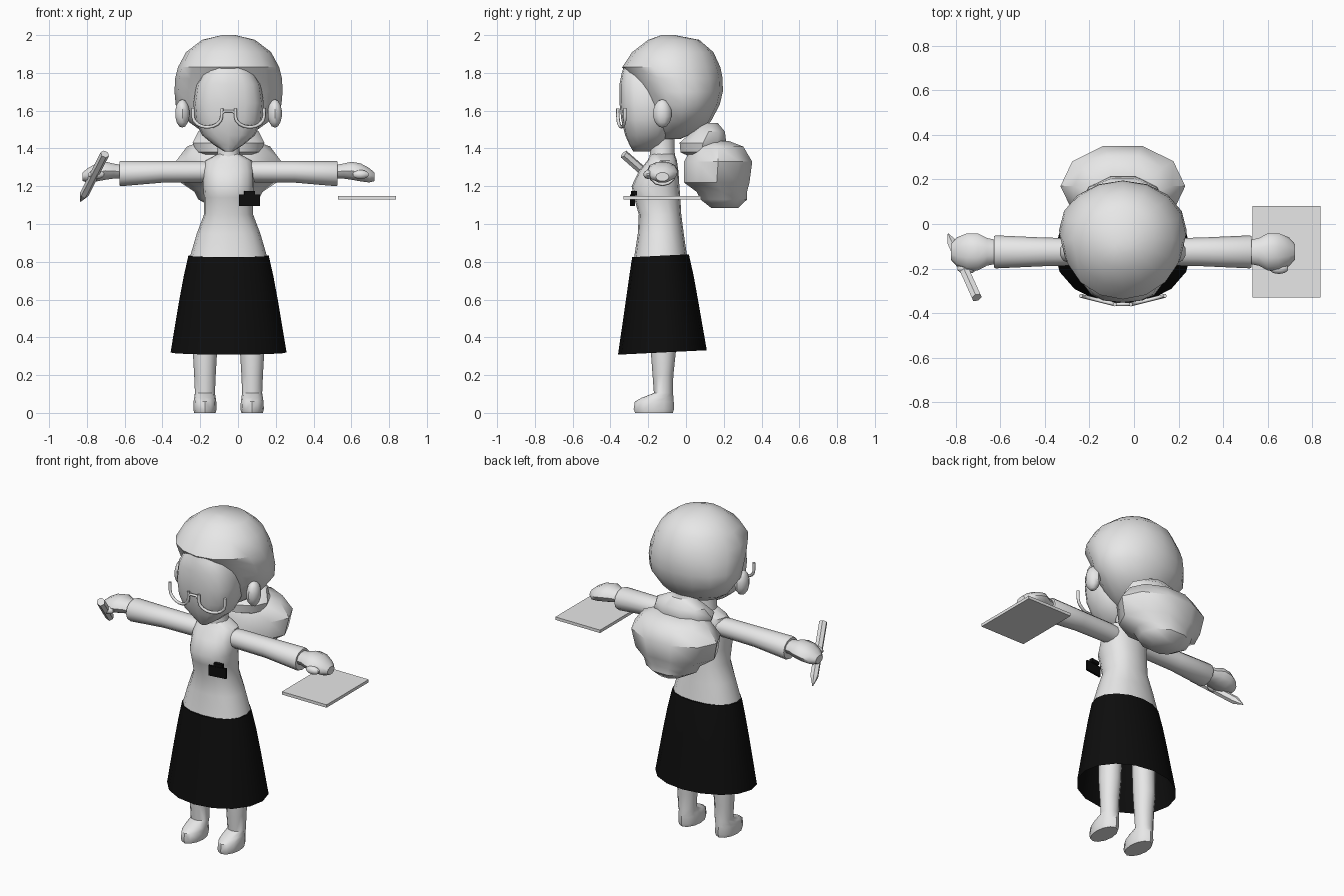
import bpy, bmesh, math
from mathutils import Vector, Matrix

if "Cube" in bpy.data.objects:
    bpy.data.objects.remove(bpy.data.objects["Cube"])

CX = -0.05  # the figure's own centre line


def material(name, value):
    m = bpy.data.materials.new(name)
    m.diffuse_color = (value, value, value, 1)
    m.use_nodes = True
    m.node_tree.nodes["Principled BSDF"].inputs["Base Color"].default_value = m.diffuse_color
    return m


GREY = material("light grey", 0.8)
BLACK = material("black", 0.004)


def finish(bm, name, mat, angle=40):
    bmesh.ops.recalc_face_normals(bm, faces=bm.faces)
    me = bpy.data.meshes.new(name)
    bm.to_mesh(me)
    bm.free()
    me.materials.append(mat)
    ob = bpy.data.objects.new(name, me)
    bpy.context.collection.objects.link(ob)
    bpy.ops.object.select_all(action='DESELECT')
    ob.select_set(True)
    bpy.context.view_layer.objects.active = ob
    bpy.ops.object.shade_smooth_by_angle(angle=math.radians(angle))
    return ob


def loft(name, rings, mat=GREY, n=14, power=2.0, axis='z', side=1,
         tilt=0.0, cap_start=True, cap_end=True, angle=40):
    """Rings are (position, centre 1, centre 2, radius 1, radius 2)."""
    bm = bmesh.new()
    loops = []
    for t, c1, c2, r1, r2 in rings:
        loop = []
        for i in range(n):
            a = 2 * math.pi * i / n
            c, s = math.cos(a), math.sin(a)
            u = c1 + r1 * math.copysign(abs(c) ** (2 / power), c)
            v = c2 + r2 * math.copysign(abs(s) ** (2 / power), s)
            if axis == 'z':
                co = (CX + side * u, v, t + tilt * (v - c2))
            else:
                co = (CX + side * t, u, v)
            loop.append(bm.verts.new(co))
        loops.append(loop)
    for a, b in zip(loops, loops[1:]):
        for i in range(n):
            j = (i + 1) % n
            bm.faces.new((a[i], a[j], b[j], b[i]))
    if cap_start:
        bm.faces.new(loops[0])
    if cap_end:
        bm.faces.new(loops[-1])
    return finish(bm, name, mat, angle)


def upright(name, rows, **kw):
    """Rows are (height, half width, front y, back y)."""
    return loft(name, [(z, 0, (f + b) / 2, w, (b - f) / 2) for z, w, f, b in rows], **kw)


def box(name, size, loc, mat, turn=0.0):
    bm = bmesh.new()
    bmesh.ops.create_cube(bm, size=1)
    bmesh.ops.scale(bm, vec=size, verts=bm.verts)
    bmesh.ops.rotate(bm, cent=(0, 0, 0), matrix=Matrix.Rotation(turn, 3, 'Z'), verts=bm.verts)
    bmesh.ops.translate(bm, vec=loc, verts=bm.verts)
    return finish(bm, name, mat)


def ball(name, loc, scale):
    bm = bmesh.new()
    bmesh.ops.create_uvsphere(bm, u_segments=10, v_segments=7, radius=1)
    bmesh.ops.scale(bm, vec=scale, verts=bm.verts)
    bmesh.ops.translate(bm, vec=loc, verts=bm.verts)
    return finish(bm, name, GREY)


def tube(name, points, radius):
    cu = bpy.data.curves.new(name, 'CURVE')
    cu.dimensions = '3D'
    cu.bevel_depth = radius
    cu.bevel_resolution = 1
    cu.use_fill_caps = True
    sp = cu.splines.new('POLY')
    sp.points.add(len(points) - 1)
    for p, co in zip(sp.points, points):
        p.co = (*co, 1)
    cu.materials.append(GREY)
    ob = bpy.data.objects.new(name, cu)
    bpy.context.collection.objects.link(ob)


# Hair cap, cut back below the fringe to frame the face
upright("hair", [
    (2.0, .035, -.13, -.06), (1.975, .14, -.20, .07), (1.91, .225, -.285, .145),
    (1.83, .268, -.338, .182), (1.77, .283, -.295, .194), (1.7, .286, -.25, .195),
    (1.63, .28, -.215, .178), (1.54, .21, -.19, .13), (1.49, .14, -.17, .06),
    (1.45, .06, -.15, -.03)], n=16)

# Face with a flat front and a pointed chin
upright("face", [
    (1.845, .09, -.325, -.1), (1.8, .135, -.34, -.08), (1.74, .17, -.352, -.06),
    (1.64, .186, -.352, -.05), (1.55, .178, -.342, -.06), (1.47, .14, -.322, -.09),
    (1.42, .08, -.30, -.13), (1.385, .025, -.28, -.19)], n=16, power=2.6)

# Gathered hair behind the neck
upright("hair_tie", [
    (1.535, .07, .07, .17), (1.49, .16, .03, .21), (1.43, .19, -.04, .22),
    (1.38, .17, -.035, .2), (1.35, .12, .03, .18)], n=10)
upright("ponytail", [
    (1.44, .14, .05, .23), (1.41, .22, .03, .31), (1.33, .28, -.02, .36),
    (1.22, .255, -.02, .345), (1.17, .18, .05, .33), (1.13, .16, .07, .33),
    (1.085, .08, .13, .28)], n=10)

# Neck and body
upright("neck", [(1.47, .06, -.2, -.06), (1.38, .058, -.19, -.06),
                 (1.3, .085, -.2, -.05)], n=12)
upright("body", [
    (1.37, .06, -.185, -.06), (1.335, .125, -.205, -.048), (1.28, .135, -.25, -.04),
    (1.2, .135, -.288, -.035), (1.14, .13, -.275, -.03), (1.05, .13, -.25, -.025),
    (.95, .168, -.255, -.012), (.8, .212, -.278, .01)], power=2.3, n=16)

# Skirt, open at the hem
upright("skirt", [
    (.832, .213, -.285, .015), (.72, .238, -.302, .04), (.58, .264, -.322, .065),
    (.32, .307, -.36, .11)], mat=BLACK, n=16, tilt=.05, cap_end=False)

for side, label in ((-1, "right"), (1, "left")):
    # Leg and shoe in one piece
    loft(label + "_leg", [
        (0, .125, -.17, .057, .1), (.02, .125, -.17, .062, .107),
        (.06, .125, -.168, .06, .103), (.08, .125, -.15, .057, .085),
        (.105, .125, -.12, .053, .05), (.2, .125, -.122, .057, .055),
        (.32, .125, -.12, .064, .066), (.7, .115, -.12, .068, .068)], n=12, side=side)
    # Sleeve and hand
    loft(label + "_sleeve", [
        (.08, -.125, 1.275, .055, .05), (.14, -.125, 1.277, .06, .056),
        (.35, -.125, 1.276, .064, .057), (.57, -.125, 1.267, .074, .067),
        (.578, -.125, 1.267, .07, .063)], n=12, axis='x', side=side)
    loft(label + "_hand", [
        (.55, -.125, 1.277, .05, .035), (.61, -.125, 1.28, .062, .042),
        (.65, -.125, 1.282, .083, .05), (.7, -.125, 1.273, .083, .05),
        (.745, -.125, 1.258, .065, .04), (.772, -.125, 1.25, .035, .024)],
        n=10, axis='x', side=side)
    ball(label + "_thumb", (CX + side * .70, -.2, 1.262), (.045, .025, .024))
    ball(label + "_ear", (CX + side * .245, -.125, 1.585), (.04, .05, .075))

# Half-rim spectacles with a bridge
rim = []
for k in range(9):
    a = math.pi * k / 8
    rim.append((.112 + .076 * math.cos(a), 1.57 - .057 * math.sin(a)))
rim = [(.188, 1.615)] + rim + [(.036, 1.612)]
for side, label in ((-1, "right"), (1, "left")):
    tube(label + "_spectacle_rim",
         [(CX + side * x, -.362 + .25 * max(0, x - .03), z) for x, z in rim], .009)
tube("spectacle_bridge", [(CX + x, -.36, z) for x, z in
     ((-.036, 1.585), (-.02, 1.598), (.02, 1.598), (.036, 1.585))], .008)

# Name badge with its clip
box("badge", (.11, .012, .062), (.06, -.283, 1.125), BLACK, .15)
box("badge_clip", (.055, .022, .022), (.06, -.275, 1.163), BLACK, .15)

# Clipboard under the left hand
box("clipboard", (.305, .41, .018), (.683, -.125, 1.138), GREY)

# Six-sided pencil in the right hand
start, tip = Vector((-.705, -.33, 1.37)), Vector((-.833, -.045, 1.12))
length = (tip - start).length
turn = (tip - start).to_track_quat('Z', 'Y').to_matrix()
bm = bmesh.new()
for depth, r1, r2, mid in ((length - .06, .024, .024, (length - .06) / 2),
                           (.06, .024, .003, length - .03)):
    made = bmesh.ops.create_cone(bm, cap_ends=True, segments=6, radius1=r1, radius2=r2,
                                 depth=depth)
    bmesh.ops.translate(bm, vec=(0, 0, mid), verts=made['verts'])
bmesh.ops.rotate(bm, cent=(0, 0, 0), matrix=turn, verts=bm.verts)
bmesh.ops.translate(bm, vec=start, verts=bm.verts)
finish(bm, "pencil", GREY, 30)
